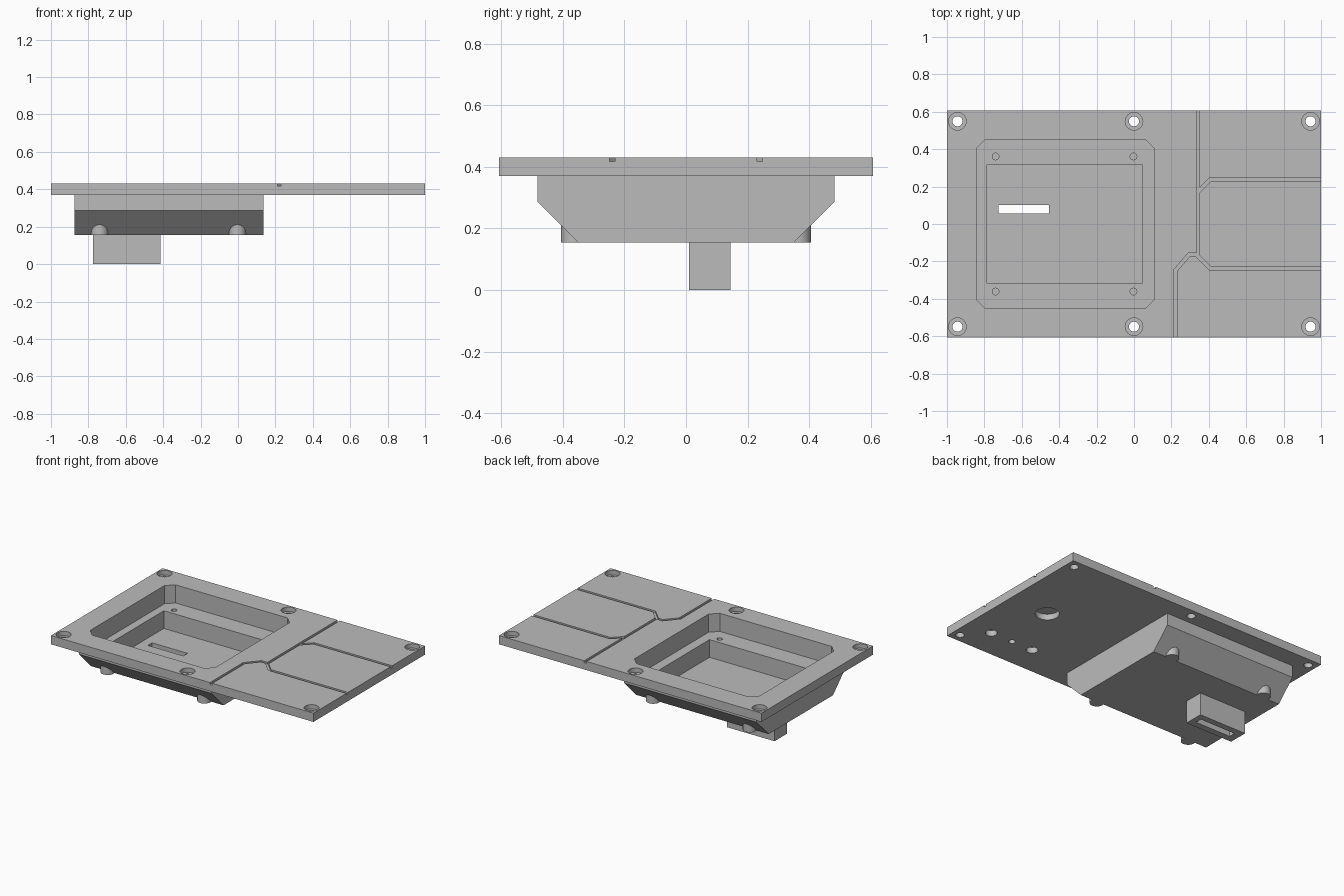
import bpy, bmesh, math
from mathutils import Vector

if "Cube" in bpy.data.objects:
    bpy.data.objects.remove(bpy.data.objects["Cube"])

grey = bpy.data.materials.new("plain grey")
grey.diffuse_color = (0.5, 0.5, 0.5, 1)
grey.use_nodes = True
grey.node_tree.nodes["Principled BSDF"].inputs["Base Color"].default_value = grey.diffuse_color


def prism(name, pts, lo, hi, axis="z"):
    """Extrude a closed outline along z (points are x, y) or along x (points are y, z)."""
    bm = bmesh.new()
    place = (lambda p, d: (p[0], p[1], d)) if axis == "z" else (lambda p, d: (d, p[0], p[1]))
    face = bm.faces.new([bm.verts.new(place(p, lo)) for p in pts])
    ext = bmesh.ops.extrude_face_region(bm, geom=[face])["geom"]
    move = Vector((0, 0, hi - lo)) if axis == "z" else Vector((hi - lo, 0, 0))
    bmesh.ops.translate(bm, vec=move, verts=[v for v in ext if isinstance(v, bmesh.types.BMVert)])
    bmesh.ops.recalc_face_normals(bm, faces=bm.faces)
    mesh = bpy.data.meshes.new(name)
    bm.to_mesh(mesh)
    bm.free()
    mesh.materials.append(grey)
    ob = bpy.data.objects.new(name, mesh)
    bpy.context.collection.objects.link(ob)
    return ob


def box(name, x0, x1, y0, y1, z0, z1, c=0):
    pts = [(x0, y0), (x1, y0), (x1, y1), (x0, y1)]
    if c:  # clipped corners
        pts = [(x0 + c, y0), (x1 - c, y0), (x1, y0 + c), (x1, y1 - c),
               (x1 - c, y1), (x0 + c, y1), (x0, y1 - c), (x0, y0 + c)]
    return prism(name, pts, z0, z1)


def cylinder(name, x, y, r, z0, z1, n=32):
    ring = [(x + r * math.cos(2 * math.pi * i / n), y + r * math.sin(2 * math.pi * i / n)) for i in range(n)]
    return prism(name, ring, z0, z1)


def strip(name, path, w, z0, z1):
    """Flat channel of width w with mitred bends along an open path."""
    p = [Vector(q) for q in path]
    left, right = [], []
    for i, q in enumerate(p):
        dirs = [(p[j + 1] - p[j]).normalized() for j in (i - 1, i) if 0 <= j < len(p) - 1]
        norms = [Vector((-d.y, d.x)) for d in dirs]
        m = sum(norms, Vector((0, 0))).normalized()
        m *= w / 2 / m.dot(norms[0])
        left.append(q + m)
        right.append(q - m)
    return prism(name, left + right[::-1], z0, z1)


def combine(target, tool, op):
    mod = target.modifiers.new(op.lower(), "BOOLEAN")
    mod.operation, mod.solver, mod.object = op, "EXACT", tool
    bpy.context.view_layer.objects.active = target
    bpy.ops.object.modifier_apply(modifier=mod.name)
    bpy.data.objects.remove(tool, do_unlink=True)


def add(tool):
    combine(body, tool, "UNION")


def cut(tool):
    combine(body, tool, "DIFFERENCE")


TOP, UNDER, BASE = 0.43, 0.37, 0.155
PEGS = [(x, y) for x in (-0.74, -0.003) for y in (-0.361, 0.361)]

# flat panel with the bevelled tray, pegs and socket underneath
body = box("panel_with_tray", -1, 1, -0.607, 0.607, UNDER, TOP)
half = [(0.35, BASE), (0.482, 0.287), (0.482, 0.39)]
add(prism("tray", half + [(-y, z) for y, z in half[::-1]], -0.875, 0.135, "x"))
for x, y in PEGS:
    add(cylinder("peg", x, y, 0.045, BASE, 0.27))
add(box("socket", -0.775, -0.415, 0.01, 0.144, 0, 0.17))

# stepped tray recess, peg bores and socket slot
cut(box("upper_recess", -0.843, 0.11, -0.453, 0.453, 0.305, 0.5, 0.05))
cut(box("lower_recess", -0.787, 0.043, -0.317, 0.317, 0.183, 0.4))
for x, y in PEGS:
    cut(cylinder("bore", x, y, 0.018, 0.19, 0.35, 20))
cut(box("slot", -0.725, -0.455, 0.055, 0.101, -0.1, 0.25))

# counterbored screw holes
for x in (-0.944, 0, 0.944):
    for y in (-0.549, 0.549):
        cut(cylinder("hole", x, y, 0.027, 0.3, 0.5))
        cut(cylinder("counterbore", x, y, 0.047, 0.40, 0.5))

# blind round pockets on the underside
for x, y, r in ((0.70, 0, 0.075), (0.812, -0.405, 0.037), (0.645, -0.405, 0.021), (0.483, -0.405, 0.037)):
    cut(cylinder("pocket", x, y, r, 0.3, 0.41))

# engraved dividing grooves
for path in ([(0.342, 0.7), (0.342, 0.166), (0.342, -0.168)],
             [(1.1, 0.24), (0.41, 0.24), (0.338, 0.168)],
             [(1.1, -0.24), (0.41, -0.24), (0.335, -0.165), (0.293, -0.165), (0.22, -0.25), (0.22, -0.7)]):
    cut(strip("groove", path, 0.018, TOP - 0.013, 0.5))

bpy.ops.object.select_all(action="DESELECT")
body.select_set(True)
bpy.context.view_layer.objects.active = body
bpy.ops.object.shade_smooth_by_angle(angle=math.radians(30))
